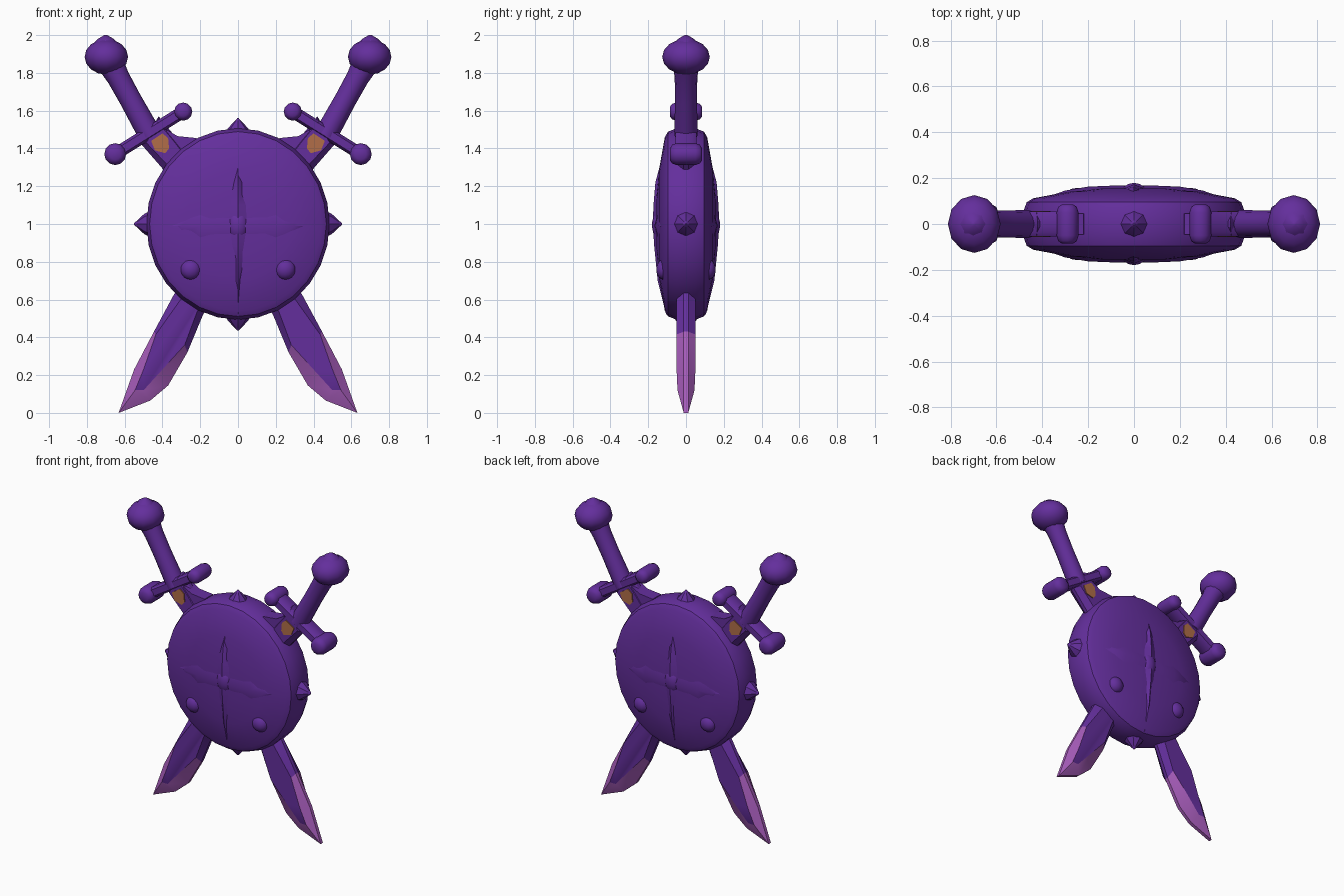
import bpy, bmesh, math
from mathutils import Vector, Matrix

if "Cube" in bpy.data.objects:
    bpy.data.objects.remove(bpy.data.objects["Cube"])


def material(name, rgb):
    m = bpy.data.materials.new(name)
    m.diffuse_color = (*rgb, 1)
    m.use_nodes = True
    m.node_tree.nodes["Principled BSDF"].inputs["Base Color"].default_value = m.diffuse_color
    return m


PURPLE = material("purple", (0.127, 0.028, 0.335))
PINK = material("orchid", (0.375, 0.105, 0.480))
ORANGE = material("copper", (0.440, 0.155, 0.065))


def finish(name, bm, mats=(PURPLE,), angle=40):
    bmesh.ops.recalc_face_normals(bm, faces=bm.faces[:])
    me = bpy.data.meshes.new(name)
    bm.to_mesh(me)
    bm.free()
    for m in mats:
        me.materials.append(m)
    ob = bpy.data.objects.new(name, me)
    bpy.context.collection.objects.link(ob)
    bpy.ops.object.select_all(action='DESELECT')
    ob.select_set(True)
    bpy.context.view_layer.objects.active = ob
    bpy.ops.object.shade_smooth_by_angle(angle=math.radians(angle))
    return ob


def loft(name, rings, mats=(PURPLE,), angle=40):
    """Skin a list of equal-length rings and cap both ends."""
    bm = bmesh.new()
    vs = [[bm.verts.new(p) for p in ring] for ring in rings]
    n = len(rings[0])
    for a, b in zip(vs, vs[1:]):
        for i in range(n):
            j = (i + 1) % n
            bm.faces.new((a[i], a[j], b[j], b[i]))
    bm.faces.new(vs[0])
    bm.faces.new(vs[-1])
    return finish(name, bm, mats, angle)


def lathe(name, start, axis, profile, sides=12, scale=(1, 1, 1), angle=40):
    """Turn a (distance, radius) profile around an axis."""
    start = Vector(start)
    q = Vector((0, 0, 1)).rotation_difference(Vector(axis).normalized())
    rings = []
    for d, r in profile:
        ring = []
        for i in range(sides):
            t = 2 * math.pi * i / sides
            p = q @ Vector((r * math.cos(t), r * math.sin(t), d))
            ring.append(start + Vector(p[k] * scale[k] for k in range(3)))
        rings.append(ring)
    return loft(name, rings, angle=angle)


def ball(name, centre, radii, seg=14, rings=9):
    bm = bmesh.new()
    bmesh.ops.create_uvsphere(bm, u_segments=seg, v_segments=rings, radius=1,
                              matrix=Matrix.Translation(centre) @ Matrix.Diagonal((*radii, 1)))
    return finish(name, bm, angle=60)


def plate(name, pts, y0, y1, mat):
    return loft(name, [[(x, y, z) for x, z in pts] for y in (y0, y1)], (mat,))


# Round domed shield
C = (0, 0, 1.0)
half = [(-0.158, 0.02), (-0.155, 0.15), (-0.142, 0.28), (-0.112, 0.44),
        (-0.095, 0.468), (-0.05, 0.485)]
lathe("shield", C, (0, 1, 0), half + [(-d, r) for d, r in reversed(half)],
      sides=28, scale=(1, 1, 1.045), angle=35)

# Rim spikes
for name, axis, reach in (("top", (0, 0, 1), 0.56), ("bottom", (0, 0, -1), 0.565),
                          ("left", (-1, 0, 0), 0.55), ("right", (1, 0, 0), 0.55)):
    lathe("spike_" + name, C, axis, [(reach - 0.12, 0.085), (reach - 0.055, 0.055),
                                     (reach, 0.004)], sides=8, angle=30)

# Four-pointed star, centre boss and studs on both faces
UP = [(-0.48, 0.004, 0.105), (-0.3, 0.028, 0.150), (-0.12, 0.06, 0.168), (0, 0.065, 0.176),
      (0.1, 0.065, 0.172), (0.22, 0.04, 0.162), (0.36, 0.004, 0.125)]
ACROSS = [(-0.38, 0.004, 0.118), (-0.3, 0.05, 0.146), (-0.2, 0.085, 0.163), (-0.08, 0.075, 0.168),
          (0.08, 0.075, 0.168), (0.2, 0.085, 0.163), (0.3, 0.05, 0.146), (0.38, 0.004, 0.118)]
for side, s in (("front", -1), ("back", 1)):
    loft("star_upright_" + side,
         [[(-w, s * 0.09, 1 + d), (-w, s * (y - 0.025), 1 + d), (0, s * y, 1 + d),
           (w, s * (y - 0.025), 1 + d), (w, s * 0.09, 1 + d)] for d, w, y in UP])
    loft("star_crossbar_" + side,
         [[(d, s * 0.09, 0.99 - w), (d, s * (y - 0.02), 0.99 - w), (d, s * y, 0.99),
           (d, s * (y - 0.02), 0.99 + w), (d, s * 0.09, 0.99 + w)] for d, w, y in ACROSS])
    ball("star_boss_" + side, (0, s * 0.13, 0.995), (0.06, 0.05, 0.085))
    for x in (-0.25, 0.25):
        ball("stud_" + side, (x, s * 0.115, 0.76), (0.055, 0.043, 0.055))

# Blade outline: (edge x, edge z, flat x, flat z), tip at the lower left
BLADE = [(0.42, 1.57, 0.425, 1.54), (0.33, 1.46, 0.345, 1.445), (-0.34, 0.625, -0.30, 0.605),
         (-0.445, 0.43, -0.435, 0.415), (-0.55, 0.23, -0.50, 0.23), (-0.632, 0.0, -0.545, 0.12),
         (-0.465, 0.065, -0.50, 0.12), (-0.37, 0.145, -0.40, 0.23), (-0.268, 0.32, -0.282, 0.36),
         (-0.185, 0.52, -0.215, 0.54), (0.405, 1.30, 0.38, 1.32), (0.51, 1.42, 0.485, 1.43)]
PATCH = [(0.46, 1.44), (0.40, 1.48), (0.37, 1.455), (0.365, 1.40), (0.385, 1.375), (0.44, 1.39)]

for side, s in (("right", 1), ("left", -1)):
    # Blade with flat cheeks and a bevelled edge, pale near the point
    rings = []
    for y, inner in ((-0.05, 1), (-0.012, 0), (0.012, 0), (0.05, 1)):
        rings.append([(s * (p[2] if inner else p[0]),
                       y * (0.9 if inner and p[3] < 0.2 else 1),
                       p[3] if inner else p[1]) for p in BLADE])
    blade = loft("blade_" + side, rings, (PURPLE, PINK), 25)
    for f in blade.data.polygons:
        if len(f.vertices) == 4 and max(blade.data.vertices[v].co.z for v in f.vertices) < 0.45:
            f.material_index = 1

    # Web between blade and shield
    plate("blade_web_" + side, [(s * x, z) for x, z in
          ((0.38, 1.50), (0.32, 1.465), (0.22, 1.455), (0.2, 1.35), (0.36, 1.36))],
          -0.045, 0.045, PURPLE)

    # Copper inlay on both cheeks
    for y in (-1, 1):
        plate("blade_inlay_" + side, [(s * x, z) for x, z in PATCH], y * 0.049, y * 0.056, ORANGE)

    # Crossguard bar with rounded end knobs
    a, b = Vector((s * 0.29, 0, 1.595)), Vector((s * 0.65, 0, 1.37))
    n = (b - a).cross(Vector((0, 1, 0))).normalized()
    sect = [(0.033, 0.035), (0.02, 0.055), (-0.02, 0.055), (-0.033, 0.035),
            (-0.033, -0.035), (-0.02, -0.055), (0.02, -0.055), (0.033, -0.035)]
    loft("crossguard_" + side, [[e + n * u + Vector((0, v, 0)) for u, v in sect] for e in (a, b)])
    for e, r in ((a, 0.048), (b, 0.058)):
        lathe("crossguard_knob_" + side, e, (0, 1, 0),
              [(-0.086, r * 0.5), (-0.074, r * 0.85), (-0.05, r),
               (0.05, r), (0.074, r * 0.85), (0.086, r * 0.5)], sides=12, angle=60)

    # Grip, pommel and pommel tip
    lo, hi = Vector((s * 0.465, 0, 1.47)), Vector((s * 0.675, 0, 1.85))
    length = (hi - lo).length
    lathe("grip_" + side, lo, hi - lo,
          [(0, 0.062), (length * 0.5, 0.058), (length * 0.8, 0.06), (length, 0.07)], sides=12)
    ball("pommel_" + side, (s * 0.697, 0, 1.885), (0.115, 0.126, 0.094), 12, 8)
    lathe("pommel_tip_" + side, (s * 0.70, 0, 1.95), (0, 0, 1),
          [(0, 0.07), (0.03, 0.042), (0.05, 0.008)], sides=8, angle=50)
